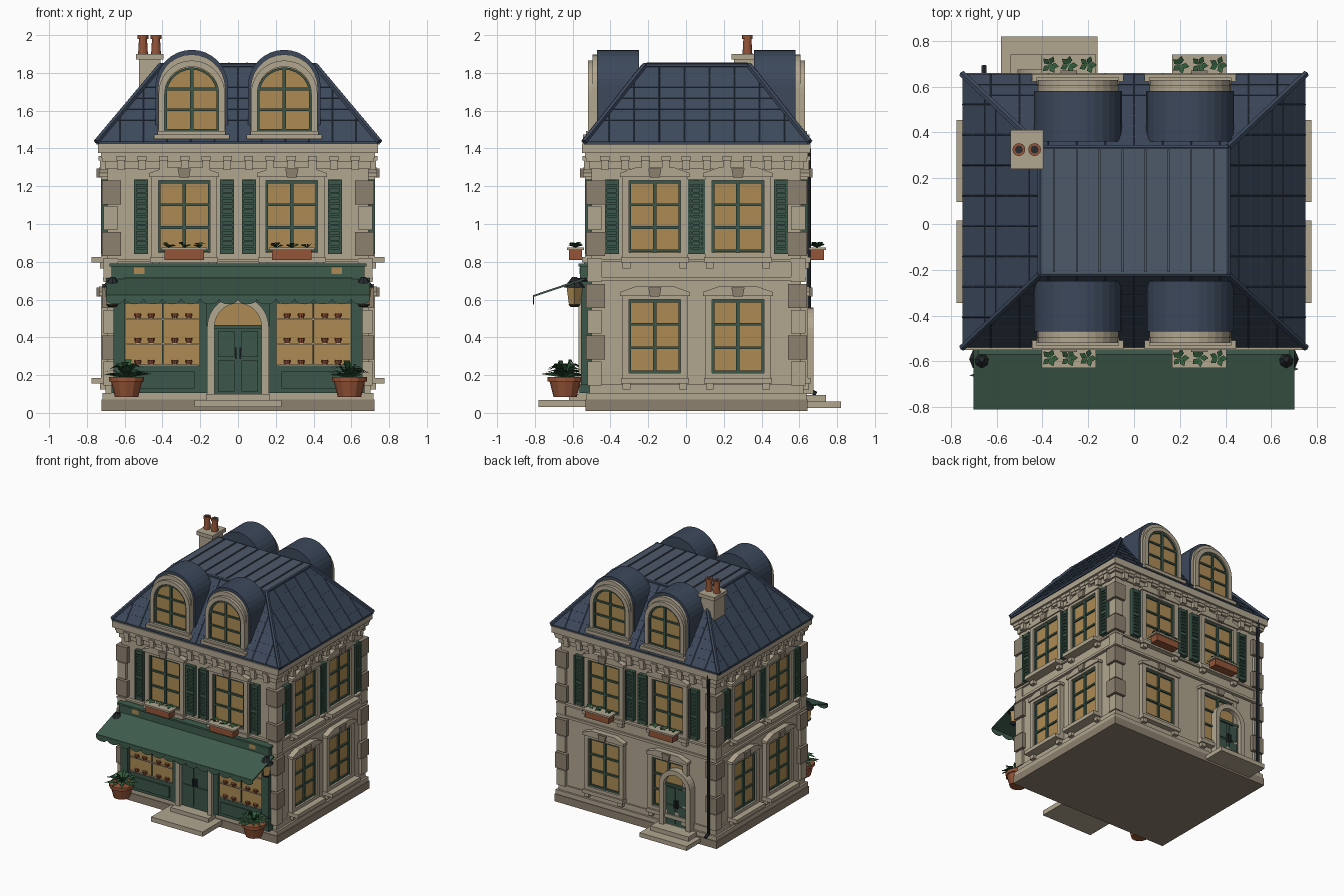
import bpy, bmesh, math, random
from mathutils import Matrix, Vector

if "Cube" in bpy.data.objects:
    bpy.data.objects.remove(bpy.data.objects["Cube"])

random.seed(4)
COL = dict(stone=(.44, .38, .28), brown=(.27, .22, .16), glass=(.42, .26, .09), green=(.045, .095, .07),
           awning=(.05, .11, .075), slate=(.045, .065, .105), deck=(.075, .1, .14), clay=(.3, .09, .04),
           dark=(.02, .025, .03), leaf=(.03, .1, .04))
MATS, PARTS = {}, {}
for k, c in COL.items():
    MATS[k] = bpy.data.materials.new(k)
    MATS[k].diffuse_color = (*c, 1)


def part(name, mat):
    return PARTS.setdefault(name, (bmesh.new(), mat))[0]


def prism(bm, M, pts, w0, w1):
    a = [bm.verts.new(M @ Vector((u, v, w0))) for u, v in pts]
    b = [bm.verts.new(M @ Vector((u, v, w1))) for u, v in pts]
    n = len(pts)
    bm.faces.new(a[::-1])
    bm.faces.new(b)
    for i in range(n):
        bm.faces.new((a[i], a[(i + 1) % n], b[(i + 1) % n], b[i]))


def box(bm, M, u0, u1, v0, v1, w0, w1):
    prism(bm, M, [(u0, v0), (u1, v0), (u1, v1), (u0, v1)], w0, w1)


def arch(u, r, v0, vc, n=14):
    return [(u + r, v0)] + [(u + r * math.cos(math.pi * i / n), vc + r * math.sin(math.pi * i / n))
                            for i in range(n + 1)] + [(u - r, v0)]


def arch_ring(bm, M, u, r0, r1, v0, vc, w0, w1, n=14):
    a, b = arch(u, r0, v0, vc, n), arch(u, r1, v0, vc, n)
    for i in range(len(a) - 1):
        prism(bm, M, [a[i], b[i], b[i + 1], a[i + 1]], w0, w1)


def cone(bm, x, y, z0, z1, r0, r1, seg=12):
    bmesh.ops.create_cone(bm, cap_ends=True, segments=seg, radius1=r0, radius2=r1, depth=z1 - z0,
                          matrix=Matrix.Translation((x, y, (z0 + z1) / 2)))


def beam(bm, p, q, r, seg=6):
    d = q - p
    M = Matrix.Translation((p + q) / 2) @ d.to_track_quat('Z', 'Y').to_matrix().to_4x4()
    bmesh.ops.create_cone(bm, cap_ends=True, segments=seg, radius1=r, radius2=r, depth=d.length, matrix=M)


def leaves(bm, x, y, z, n, length, width, rise):
    for i in range(n):
        a = 2 * math.pi * i / n + random.uniform(-.2, .2)
        d, s = Vector((math.cos(a), math.sin(a), 0)), Vector((-math.sin(a), math.cos(a), 0)) * width
        h = rise * random.uniform(.5, 1)
        o = Vector((x, y, z))
        m = o + d * length * .55 + Vector((0, 0, h))
        pts = [o, m + s, o + d * length + Vector((0, 0, h * .7)), m - s]
        bm.faces.new([bm.verts.new(p) for p in pts])


# facade frames: u along the wall, v up, w outwards
X, Y0, Y1 = .69, -.5, .61
def frame(yaw, loc):
    return Matrix.Translation(loc) @ Matrix.Rotation(yaw, 4, 'Z') @ Matrix.Rotation(math.pi / 2, 4, 'X')
FRONT, BACK = frame(0, (0, Y0, 0)), frame(math.pi, (0, Y1, 0))
RIGHT, LEFT = frame(math.pi / 2, (X, 0, 0)), frame(-math.pi / 2, (-X, 0, 0))
MID, WORLD = frame(math.pi / 2, (0, 0, 0)), Matrix.Identity(4)


def band(name, mat, z0, z1, off):
    box(part(name, mat), WORLD, -X - off, X + off, Y0 - off, Y1 + off, z0, z1)


# body, plinth and horizontal mouldings
band('walls', 'stone', .1, 1.4, 0)
band('plinth', 'brown', 0.01, .07, .033)
band('plinth_cap', 'stone', .07, .105, .028)
band('baseboard', 'stone', .105, .15, .012)
for z0, z1, o in ((.70, .72, .025), (.72, .80, .01), (.80, .815, .025)):
    band('belt_course', 'stone', z0, z1, o)
for z0, z1, o in ((1.29, 1.33, .012), (1.33, 1.35, .03), (1.35, 1.375, .035), (1.375, 1.425, .05)):
    band('cornice', 'stone', z0, z1, o)

# corner quoins
for sx in (-1, 1):
    for y, sy in ((Y0, -1), (Y1, 1)):
        for i in range(8):
            odd, z = i % 2, .145 + i * .137
            L, o = (.1, .03) if odd else (.075, .022)
            bm = part('quoins_dark', 'brown') if odd else part('quoins_light', 'stone')
            xs, ys = sorted((sx * (X + o), sx * (X - L + o))), sorted((y + sy * o, y - sy * (L - o)))
            box(bm, WORLD, *xs, *ys, z, z + .127)


def shutter(M, u, v0, v1):
    bm = part('shutters', 'green')
    box(bm, M, u - .037, u + .037, v0, v1, 0, .022)
    for s in (-1, 1):
        box(bm, M, u + s * .031 - .006, u + s * .031 + .006, v0, v1, .02, .036)
    n = 14
    for i in range(n):
        z = v0 + (v1 - v0) * (i + .5) / n
        wide = i in (0, 6, 13)
        box(bm, M, u - .027, u + .027, z - (.013 if wide else .006), z + (.013 if wide else .006), .02, .032)


def window(M, u, v0, v1, sill):
    box(part('window_glass', 'glass'), M, u - .135, u + .135, v0, v1, 0, .008)
    fr, st = part('window_frames', 'green'), part('window_surrounds', 'stone')
    for a, b in ((-.138, -.125), (-.009, .009), (.125, .138)):
        box(fr, M, u + a, u + b, v0, v1, .004, .022)
    for t in (.02, .345, .665, .98):
        z = v0 + (v1 - v0) * t
        box(fr, M, u - .135, u + .135, z - .007, z + .007, .004, .02)
    for s in (-1, 1):
        box(st, M, *sorted((u + s * .137, u + s * .175)), v0 - .03, v1 + .02, 0, .035)
        box(st, M, u + s * .15 - .02, u + s * .15 + .02, v0 - .085, v0 - .05, 0, .04)
    box(st, M, u - .175, u + .175, v1, v1 + .03, 0, .035)
    hood = [(.185, .02), (.185, .04), (.1, .07), (-.1, .07), (-.185, .04), (-.185, .02)]
    prism(st, M, [(u + a, v1 + b) for a, b in hood], 0, .045)
    prism(part('keystones', 'brown'), M, [(u - .025, v1 + .015), (u + .025, v1 + .015),
                                         (u + .035, v1 + .065), (u - .035, v1 + .065)], 0, .06)
    box(st, M, u - .18, u + .18, v0 - .055, v0 - .025, 0, sill)
    box(st, M, u - .17, u + .17, v0 - .025, v0, 0, .035)


def flower_box(M, u):
    box(part('window_boxes', 'clay'), M, u - .105, u + .105, .81, .862, .05, .12)
    box(part('window_box_rims', 'stone'), M, u - .12, u + .12, .862, .876, .04, .13)
    for k in (-1, 0, 1):
        p = M @ Vector((u + k * .083, .875, .085))
        leaves(part('window_box_plants', 'leaf'), *p, 5, .04, .013, .03)


# windows on all sides
for M, us in ((FRONT, (-.285, .285)), (BACK, (-.285, .285)), (RIGHT, (-.165, .275)), (LEFT, (.165, -.275))):
    side = M in (RIGHT, LEFT)
    for u in us:
        window(M, u, .85, 1.23, .085 if side else .05)
        for s in (-1, 1):
            shutter(M, u + s * .228, .84, 1.235)
        if not side:
            flower_box(M, u)
        if M is not FRONT:
            window(M, u, .21, .60, .085 if side else .05)
    # cornice brackets
    lo, hi = (-.62, .62) if not side else ((-.43, .54) if M is RIGHT else (-.54, .43))
    n = 12 if not side else 10
    for i in range(n):
        u = lo + (hi - lo) * i / (n - 1)
        box(part('brackets', 'stone'), M, u - .02, u + .02, 1.285, 1.335, 0, .04)
        box(part('brackets', 'stone'), M, u - .024, u + .024, 1.335, 1.36, 0, .048)


# arched doors with steps
def door(M, u, r, v0, vc, w):
    g = part('doors', 'green')
    box(g, M, u - r, u + r, v0, vc, 0, w - .015)
    prism(part('fanlights', 'glass'), M, arch(u, r, vc, vc), 0, w - .02)
    box(g, M, u - r, u + r, vc - .01, vc + .01, 0, w - .005)
    for s in (-1, 1):
        for a, b in ((.04, .5), (.55, .94)):
            box(g, M, *sorted((u + s * r * .15, u + s * r * .85)), v0 + (vc - v0) * a, v0 + (vc - v0) * b, 0, w - .007)
        box(part('door_handles', 'dark'), M, u + s * .012 - .004, u + s * .012 + .004, vc - .17, vc - .11, 0, w + .012)
    arch_ring(part('door_arches', 'stone'), M, u, r, r + .038, v0, vc, 0, w + .02)


door(FRONT, 0, .125, .1, .455, .05)
door(BACK, .37, .1, .1, .42, .045)
st = part('steps', 'stone')
box(st, WORLD, -.23, .23, -.78, -.5, .03, .068)
box(st, WORLD, -.17, .17, -.62, -.5, .068, .1)
box(st, WORLD, -.58, -.16, .6, .82, .025, .06)
box(st, WORLD, -.54, -.2, .6, .74, .06, .095)

# shopfront
g = part('shopfront', 'green')
box(g, FRONT, -.64, .64, .105, .74, 0, .02)
box(part('fascia', 'awning'), FRONT, -.67, .67, .715, .785, 0, .06)
box(part('fascia', 'awning'), FRONT, -.68, .68, .775, .79, 0, .07)
for s in (-1, 1):
    def sb(bm, a, b, *r):
        box(bm, FRONT, *sorted((s * a, s * b)), *r)
    sb(g, .60, .66, .105, .72, 0, .055)
    sb(g, .59, .67, .105, .15, 0, .065)
    sb(g, .165, .205, .105, .72, 0, .045)
    sb(g, .2, .6, .105, .25, 0, .04)
    sb(g, .23, .57, .13, .22, 0, .05)
    sb(g, .2, .6, .58, .72, 0, .045)
    sb(g, .395, .402, .25, .58, 0, .034)
    sb(part('shop_glass', 'glass'), .205, .595, .25, .58, 0, .026)
    sb(part('fascia_plaques', 'glass'), .495, .55, .735, .77, .05, .064)
    for z in (.255, .37, .50):
        sb(part('shop_shelves', 'stone'), .21, .59, z - .008, z, 0, .036)
        for x in (.26, .335, .46, .53):
            cone(part('shop_goods', 'clay'), s * x, Y0 - .032, z, z + .026, .012, .018, 8)
            sb(part('shop_goods', 'clay'), x - .02, x + .02, z + .012, z + .02, .024, .036)
    # lanterns
    x = s * .665
    cone(part('lantern_glass', 'glass'), x, -.59, .575, .665, .03, .042, 4)
    cone(part('lantern_caps', 'dark'), x, -.59, .665, .72, .055, .012, 8)
    cone(part('lantern_caps', 'dark'), x, -.59, .56, .575, .02, .035, 8)
    beam(part('lantern_caps', 'dark'), Vector((x, -.5, .705)), Vector((x, -.59, .705)), .01)
    # potted plants
    x, y = s * .59, -.64
    cone(part('planters', 'clay'), x, y, .085, .165, .062, .082)
    cone(part('planters', 'clay'), x, y, .165, .19, .092, .092)
    for n, L, w, h in ((11, .13, .02, .045), (9, .1, .022, .08), (6, .05, .02, .1)):
        leaves(part('planter_leaves', 'leaf'), x, y, .185, n, L, w, h)

# awning with scalloped valance
a = part('awning', 'awning')
prism(a, MID, [(-.54, .715), (-.54, .703), (-.81, .613), (-.81, .623)], -.7, .7)
VAL = frame(0, (0, -.806, 0))
for i in range(14):
    u = -.65 + i * .1
    pts = [(u + .05 * math.cos(t), .603 + .028 * math.sin(t)) for t in (math.pi + math.pi * k / 8 for k in range(9))]
    prism(a, VAL, [(u - .05, .62)] + pts + [(u + .05, .62)], 0, .005)

# mansard roof with slate joints and hip caps
def loop(x, ya, yb, z):
    return [Vector(p) for p in ((-x, ya, z), (x, ya, z), (x, yb, z), (-x, yb, z))]
E, T = loop(.75, -.54, .655, 1.435), loop(.41, -.22, .335, 1.84)
bm = part('roof', 'slate')
box(bm, WORLD, -.75, .75, -.54, .655, 1.42, 1.436)
e, t = [bm.verts.new(p) for p in E], [bm.verts.new(p) for p in T]
bm.faces.new(e[::-1])
bm.faces.new(t)
joints = part('slate_joints', 'slate')
for i in range(4):
    j = (i + 1) % 4
    bm.faces.new((e[i], e[j], t[j], t[i]))
    beam(part('hip_caps', 'slate'), E[i], T[i], .016)
    beam(part('hip_caps', 'slate'), T[i], T[j], .012)
    for k in range(1, 7):
        beam(joints, E[i].lerp(T[i], k / 7), E[j].lerp(T[j], k / 7), .003, 4)
    d = (E[j] - E[i]).normalized()
    L, run, end = (E[j] - E[i]).length, (T[i] - E[i]).dot(d), (E[j] - T[j]).dot(d)
    up, n = T[i] - E[i] - d * run, int(L / .12)
    for k in range(1, n):
        s = L * k / n
        beam(joints, E[i] + d * s, E[i] + d * s + up * min(1, s / run, (L - s) / end), .003, 4)
box(part('roof_deck', 'deck'), WORLD, -.405, .405, -.215, .33, 1.83, 1.848)
for k in range(8):
    x = -.35 + k * .1
    box(part('deck_seams', 'deck'), WORLD, x - .004, x + .004, -.21, .325, 1.84, 1.856)

# arched dormers
for M in (FRONT, BACK):
    for u in (-.245, .245):
        prism(part('dormer_hoods', 'slate'), M, arch(u, .192, 1.45, 1.73, 16), -.25, -.03)
        prism(part('dormer_walls', 'stone'), M, arch(u, .178, 1.46, 1.72), -.035, -.005)
        prism(part('dormer_glass', 'glass'), M, arch(u, .147, 1.49, 1.685), -.02, .0)
        arch_ring(part('dormer_arches', 'stone'), M, u, .143, .176, 1.47, 1.69, -.03, .02)
        fr = part('dormer_frames', 'green')
        arch_ring(fr, M, u, .132, .144, 1.49, 1.685, -.01, .01)
        box(fr, M, u - .009, u + .009, 1.49, 1.825, -.01, .012)
        for z in (1.497, 1.605, 1.715):
            box(fr, M, u - .14, u + .14, z - .007, z + .007, -.01, .01)
        box(part('dormer_sills', 'stone'), M, u - .2, u + .2, 1.45, 1.475, -.04, .045)
        box(part('dormer_sills', 'stone'), M, u - .18, u + .18, 1.475, 1.492, -.04, .03)

# chimney and downpipe
box(part('chimney', 'stone'), WORLD, -.525, -.41, .255, .395, 1.5, 1.89)
box(part('chimney', 'stone'), WORLD, -.54, -.395, .24, .41, 1.87, 1.9)
for x in (-.503, -.434):
    cone(part('chimney_pots', 'clay'), x, .325, 1.9, 1.985, .026, .021)
    cone(part('chimney_pots', 'clay'), x, .325, 1.98, 2.0, .028, .028)
    cone(part('chimney_flues', 'dark'), x, .325, 1.99, 2.001, .017, .017)
cone(part('downpipe', 'dark'), -.655, .65, .11, 1.4, .012, .012, 8)
beam(part('downpipe', 'dark'), Vector((-.655, .65, .12)), Vector((-.655, .69, .1)), .012)

# turn every part into an object
for name, (bm, mat) in PARTS.items():
    bmesh.ops.recalc_face_normals(bm, faces=bm.faces)
    me = bpy.data.meshes.new(name)
    bm.to_mesh(me)
    bm.free()
    me.materials.append(MATS[mat])
    bpy.context.collection.objects.link(bpy.data.objects.new(name, me))

for m in bpy.data.materials:
    if m.users and not m.is_grease_pencil:
        m.use_nodes = True
        m.node_tree.nodes["Principled BSDF"].inputs["Base Color"].default_value = m.diffuse_color
